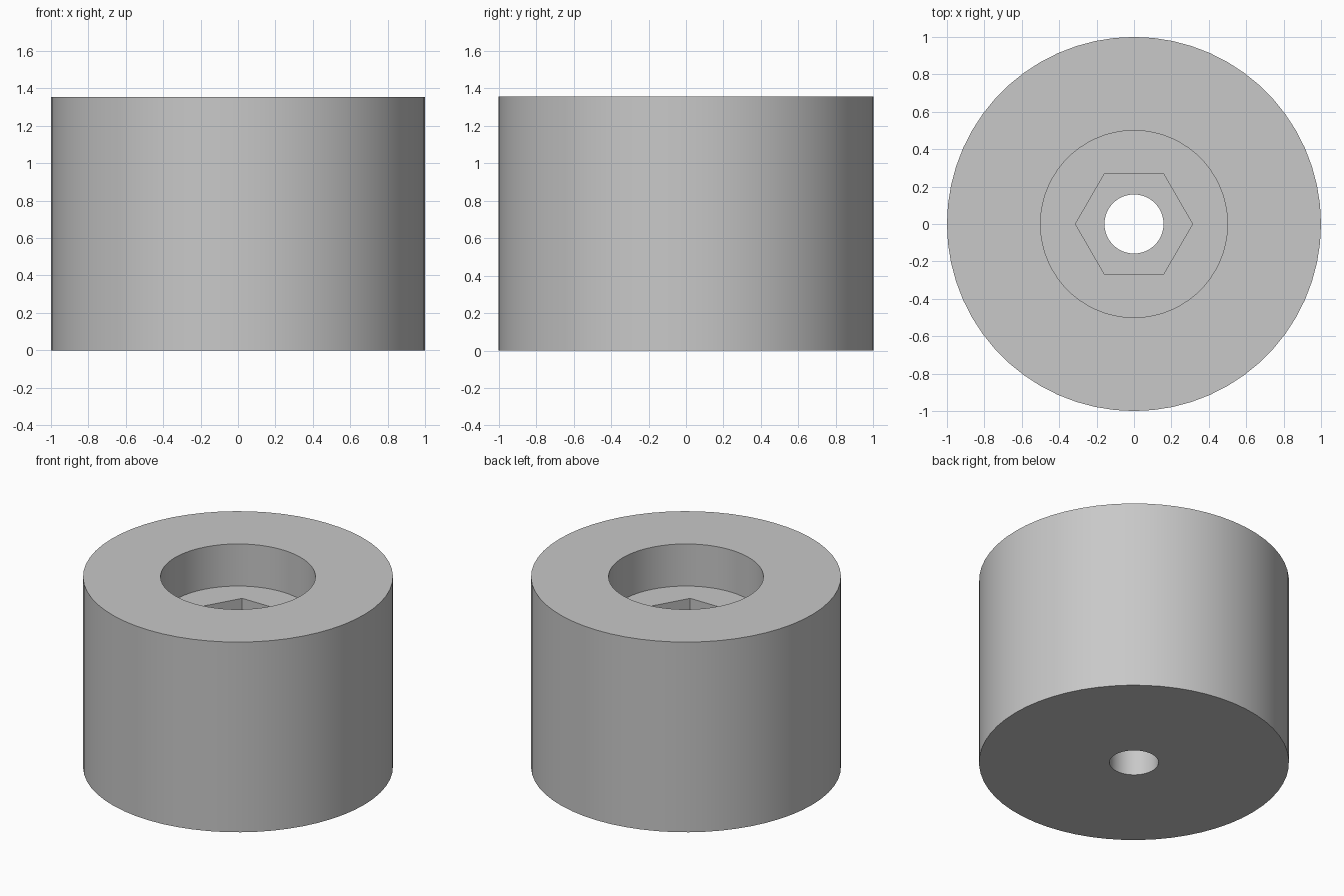
import bpy, bmesh
from math import cos, sin, pi, radians

default_cube = bpy.data.objects.get("Cube")
if default_cube:
    bpy.data.objects.remove(default_cube, do_unlink=True)

SIDES = 60  # divisible by six, so hexagon corners fall on vertices
HEIGHT = 1.354
RECESS_FLOOR = HEIGHT - 0.3
POCKET_FLOOR = RECESS_FLOOR - 0.25
BODY_R, RECESS_R, NUT_R, HOLE_R = 1.0, 0.5, 0.313, 0.158


def ring(bm, radius, z, hexagonal=False):
    """One closed loop of vertices, round or hexagonal."""
    verts = []
    for i in range(SIDES):
        a = 2 * pi * i / SIDES
        r = radius
        if hexagonal:
            r *= cos(pi / 6) / cos(a % (pi / 3) - pi / 6)
        verts.append(bm.verts.new((r * cos(a), r * sin(a), z)))
    return verts


bm = bmesh.new()
# Loops running up the outside and down through the stepped bore
loops = [
    ring(bm, BODY_R, 0),
    ring(bm, BODY_R, HEIGHT),
    ring(bm, RECESS_R, HEIGHT),
    ring(bm, RECESS_R, RECESS_FLOOR),
    ring(bm, NUT_R, RECESS_FLOOR, True),
    ring(bm, NUT_R, POCKET_FLOOR, True),
    ring(bm, HOLE_R, POCKET_FLOOR),
    ring(bm, HOLE_R, 0),
]
for k, lower in enumerate(loops):
    upper = loops[(k + 1) % len(loops)]
    for i in range(SIDES):
        j = (i + 1) % SIDES
        bm.faces.new((lower[i], lower[j], upper[j], upper[i]))
bmesh.ops.recalc_face_normals(bm, faces=bm.faces)

mesh = bpy.data.meshes.new("round_foot")
bm.to_mesh(mesh)
bm.free()
foot = bpy.data.objects.new("round_foot", mesh)
bpy.context.collection.objects.link(foot)

# Plain grey finish
grey = bpy.data.materials.new("light_grey")
grey.use_nodes = True
colour = (0.58, 0.58, 0.58, 1)
grey.diffuse_color = colour
grey.node_tree.nodes["Principled BSDF"].inputs["Base Color"].default_value = colour
mesh.materials.append(grey)

# Smooth round walls with crisp rims and hexagon corners
bpy.ops.object.select_all(action="DESELECT")
foot.select_set(True)
bpy.context.view_layer.objects.active = foot
bpy.ops.object.shade_smooth_by_angle(angle=radians(30))
